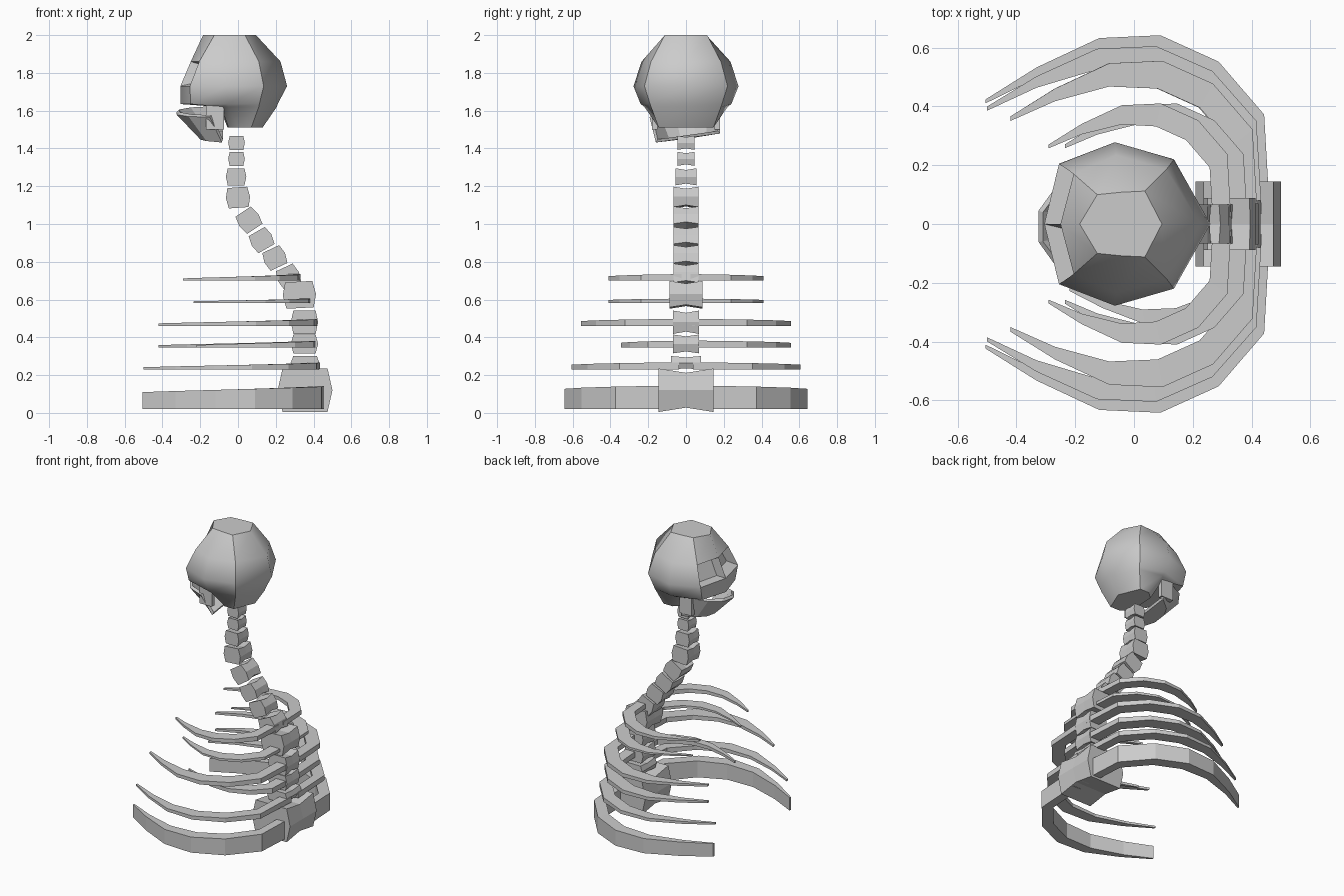
import bpy, bmesh, math
from mathutils import Matrix

cube = bpy.data.objects.get("Cube")
if cube:
    bpy.data.objects.remove(cube)

bone = bpy.data.materials.new("bone_grey")
bone.use_nodes = True
GREY = (0.6, 0.6, 0.6, 1)
bone.diffuse_color = GREY
bone.node_tree.nodes["Principled BSDF"].inputs["Base Color"].default_value = GREY


def add_object(name, bm):
    bmesh.ops.recalc_face_normals(bm, faces=bm.faces)
    mesh = bpy.data.meshes.new(name)
    bm.to_mesh(mesh)
    bm.free()
    mesh.materials.append(bone)
    obj = bpy.data.objects.new(name, mesh)
    bpy.context.collection.objects.link(obj)
    return obj


def loft(bm, rings, closed_ring=True):
    """Bridge equal rings of points and cap both ends."""
    rows = [[bm.verts.new(p) for p in ring] for ring in rings]
    n = len(rows[0])
    for a, b in zip(rows, rows[1:]):
        for i in range(n if closed_ring else n - 1):
            j = (i + 1) % n
            bm.faces.new((a[i], a[j], b[j], b[i]))
    bm.faces.new(rows[0])
    if closed_ring:
        bm.faces.new(rows[-1])
    return rows


def mirrored(half, z):
    """Half outline from +x to -x, completed across y = 0."""
    return [(x, y, z) for x, y in half] + [(x, -y, z) for x, y in half[-2:0:-1]]


# Skull: faceted globe whose underside steps up above the jaw
skull_rings = [
    (1.51, [(.13, 0), (.07, .145), (0, .145), (-.05, .1), (-.055, 0)]),
    (1.62, [(.205, 0), (.11, .185), (-.05, .22), (-.09, .17), (-.1, 0)]),
    (1.635, [(.21, 0), (.113, .19), (-.055, .24), (-.25, .18), (-.305, 0)]),
    (1.73, [(.26, 0), (.136, .22), (-.065, .278), (-.255, .205), (-.305, 0)]),
    (1.86, [(.225, 0), (.11, .185), (-.06, .235), (-.205, .17), (-.25, 0)]),
    (2.0, [(.095, 0), (.037, .112), (-.045, .108), (-.125, .1), (-.185, 0)]),
]
bm = bmesh.new()
rows = loft(bm, [mirrored(half, z) for z, half in skull_rings])
for f in bm.faces:
    f.smooth = True
for row in (rows[0], rows[1], rows[2], rows[-1]):
    for i, v in enumerate(row):
        if row in (rows[0], rows[-1]) or i in (3, 4):
            e = bm.edges.get((v, row[(i + 1) % 8]))
            e.smooth = False
for a, b in zip(rows, rows[1:]):
    for i in (1, 3, 5, 7):
        bm.edges.get((a[i], b[i])).smooth = False
# Eye sockets: inset, then pushed back into the skull
sockets = [f for f in bm.faces
           if set(f.verts) <= set(rows[3] + rows[4]) and f.calc_center_median().x < -.22]
for f in sockets:
    f.smooth = False
    bmesh.ops.inset_individual(bm, faces=[f], thickness=.03)
    for e in f.edges:
        e.smooth = False
    bmesh.ops.translate(bm, verts=f.verts, vec=(.07, 0, 0))
add_object("skull", bm)

# Jaw: tapering U-shaped trough with a slight roll
jaw_top = [(-.14, .17), (-.25, .13), (-.31, .05)]
jaw_low = [(-.08, .16), (-.16, .1), (-.19, .04)]


def u_shape(half, z):
    return [(x, y, z) for x, y in half] + [(x, -y, z) for x, y in half[::-1]]


bm = bmesh.new()
loft(bm, [u_shape(jaw_low, 1.47), u_shape(jaw_top, 1.6)], closed_ring=False)
pivot = Matrix.Translation((0, 0, 1.53))
bm.transform(pivot @ Matrix.Rotation(math.radians(8), 4, "X") @ pivot.inverted())
jaw = add_object("jaw", bm)
thick = jaw.modifiers.new("thickness", "SOLIDIFY")
thick.thickness = .02

# Jaw hinges
for side, label in ((1, "left"), (-1, "right")):
    bm = bmesh.new()
    bmesh.ops.create_cube(bm, size=1, matrix=Matrix.Translation((-.122, side * .165, 1.57))
                          @ Matrix.Diagonal((.095, .03, .14, 1)))
    add_object("jaw_hinge_" + label, bm)


def vertebra(name, x, z, half_x, half_y, half_z, tilt):
    """Six-sided block, pinched above and below at its middle."""
    bm = bmesh.new()
    rings = []
    for side in (-1, 0, 1):
        h = half_z * (1 if side else .8)
        rings.append([(px * half_x, side * half_y, pz * h) for px, pz in
                      ((-.82, -1), (.82, -1), (1, 0), (.82, 1), (-.82, 1), (-1, 0))])
    loft(bm, rings)
    bm.transform(Matrix.Translation((x, 0, z)) @ Matrix.Rotation(math.radians(-tilt), 4, "Y"))
    add_object(name, bm)


# Spine from neck to base
spine = [
    (-.008, 1.43, .044, .044, .037, 0), (-.008, 1.345, .044, .044, .037, 0),
    (-.01, 1.25, .054, .055, .045, 0), (0, 1.14, .064, .066, .054, 4),
    (.058, 1.02, .06, .066, .055, 34), (.125, .915, .06, .066, .052, 30),
    (.195, .82, .06, .066, .052, 25), (.268, .72, .06, .066, .055, 25),
    (.325, .625, .088, .088, .07, 3), (.352, .48, .072, .07, .062, 0),
    (.352, .365, .072, .07, .05, 0), (.355, .265, .076, .08, .036, 0),
]
for i, values in enumerate(spine):
    vertebra("vertebra_%02d" % (i + 1), *values)
vertebra("spine_base", .355, .12, .145, .145, .115, 0)

# Ribs: one curve shape from tip to spine, scaled for each pair
rib_curve = [(0, .66), (.18, .83), (.4, .985), (.615, 1), (.82, .86), (.98, .58), (1, .06)]


def rib(name, side, tip, back, reach, z, tip_height, height, width):
    bm = bmesh.new()
    rings = []
    for i, (u, v) in enumerate(rib_curve):
        x, y = tip + u * (back - tip), v * reach
        k = 1 - width * min(1, .25 + i * .3)
        inner_x = x * k if x > 0 else x
        top = z + tip_height + (height - tip_height) * i / 6
        if i == 6:
            inner_y = y
        else:
            inner_y = y * k
        rings.append([(x, side * y, z), (x, side * y, top),
                      (inner_x, side * inner_y, top), (inner_x, side * inner_y, z)])
    loft(bm, rings)
    add_object(name, bm)


rib_pairs = [
    (-.29, .33, .41, .7, .012, .035, .19), (-.235, .385, .41, .583, .008, .022, .19),
    (-.42, .42, .555, .46, .014, .038, .17), (-.42, .415, .555, .345, .014, .038, .17),
    (-.5, .435, .605, .23, .012, .038, .14), (-.505, .462, .642, .02, .09, .125, .125),
]
for i, values in enumerate(rib_pairs):
    for side, label in ((1, "left"), (-1, "right")):
        tip, back, reach, *rest = values
        if i == 3 and side < 0:
            tip, reach = -.22, .345
        rib("rib_%s_%d" % (label, i + 1), side, tip, back, reach, *rest)
